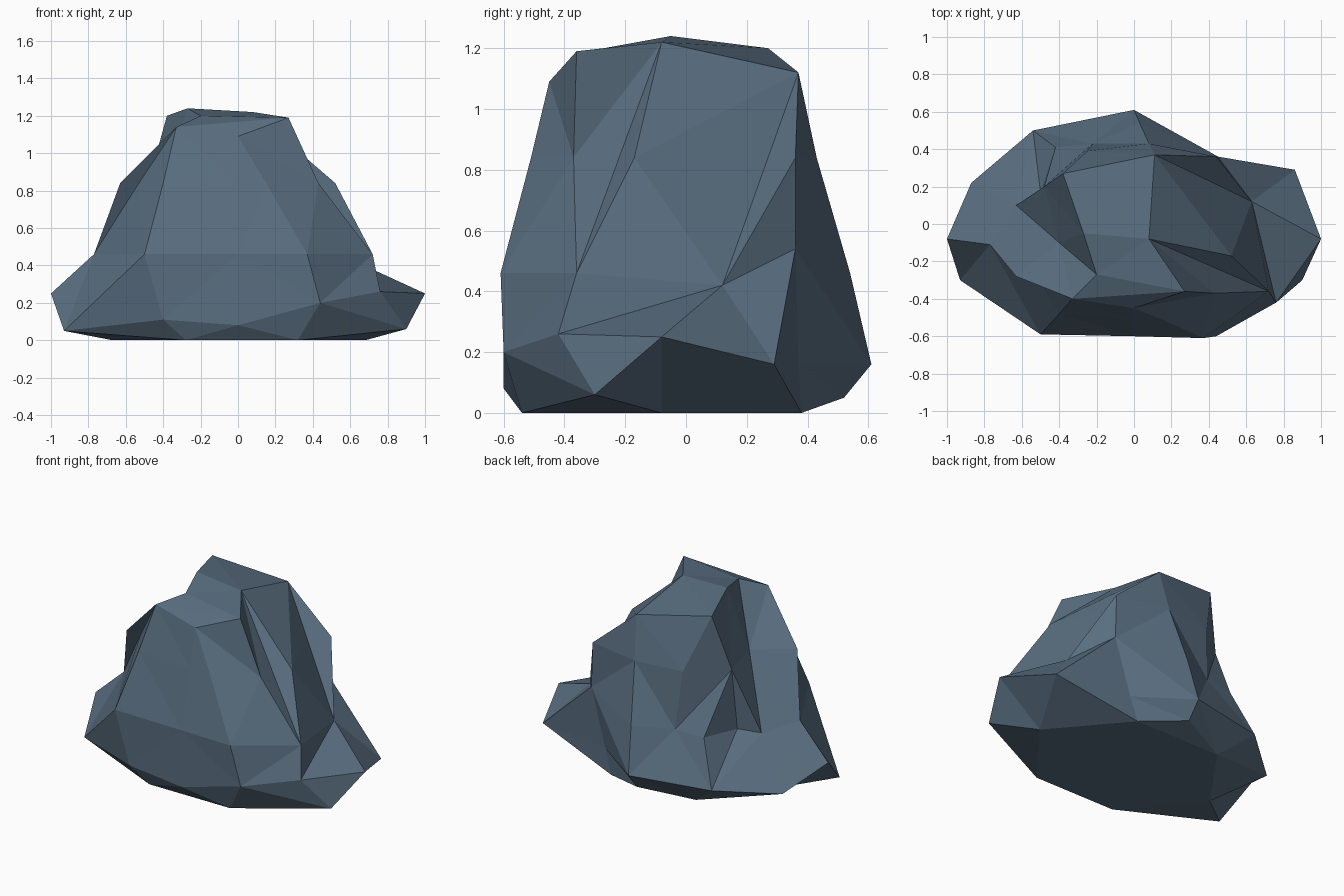
import bpy, bmesh
from mathutils import Vector

if "Cube" in bpy.data.objects:
    bpy.data.objects.remove(bpy.data.objects["Cube"])

# Contours of the rock, bottom to top, each running counter-clockwise from the front left
foot = [(-.28, -.54, 0), (.32, -.54, 0), (.9, -.3, .06), (.68, -.08, 0),
        (.29, .38, 0), (0, .52, .05), (-.34, .38, 0), (-.67, -.08, 0)]
skirt = [(-.93, -.3, .05), (-.4, -.58, .11), (0, -.6, .08), (.44, -.6, .2),
         (.76, -.42, .26), (1, -.08, .25), (.86, .29, .16), (.34, .37, .16),
         (0, .61, .16), (-.54, .5, .16), (-.87, .22, .12), (-1, -.08, .25)]
waist = [(-.5, -.59, .46), (0, -.6, .46), (.37, -.61, .46), (.72, -.36, .46),
         (.63, .12, .42), (.45, .36, .54), (.03, .54, .46), (-.22, .43, .46),
         (-.42, .41, .45), (-.5, .17, .44), (-.63, .1, .42), (-.77, -.11, .46)]
shoulder = [(x, y, .84) for x, y in (
    (-.4, -.48), (0, -.51), (.15, -.51), (.43, -.37), (.4, -.22), (.52, -.17), (.32, .27),
    (.44, .36), (.08, .43), (-.25, .39), (-.48, .2), (-.4, -.1), (-.63, -.28), (-.53, -.27))]
crown = [(-.33, -.4, 1.14), (0, -.45, 1.09), (.27, -.36, 1.19), (.08, -.08, 1.22),
         (.11, .37, 1.12), (-.38, .27, 1.2), (-.27, -.05, 1.24), (-.2, -.27, 1.2)]

# Creases and valleys to favour between neighbouring contours (lower index, upper index)
creases = [
    {(2, 3), (2, 4), (3, 5), (4, 6), (4, 7), (5, 8)},
    {(4, 3), (4, 4), (5, 4), (6, 5), (7, 5), (8, 5), (8, 7), (9, 8)},
    {(2, 3), (3, 4), (3, 5), (4, 6), (4, 7), (5, 8), (7, 9), (7, 10), (10, 10), (10, 11)},
    {(3, 1), (3, 3), (5, 3), (5, 4), (7, 4), (8, 4), (9, 5), (10, 5), (11, 7)},
]

bm = bmesh.new()


def stitch(a, b, links):
    """Join two closed contours with triangles: favoured creases first, then shortest edges."""
    n, m = len(a), len(b)
    best = {(0, 0): (0, None)}
    for i in range(n + 1):
        for j in range(m + 1):
            if i + j == 0:
                continue
            d = (a[i % n].co - b[j % m].co).length - 10 * ((i, j) in links)
            best[i, j] = min(((best[p][0] + d, p) for p in ((i - 1, j), (i, j - 1))
                              if p in best), key=lambda t: t[0])
    i, j = n, m
    while (i, j) != (0, 0):
        pi, pj = best[i, j][1]
        third = a[pi % n] if pi < i else b[pj % m]
        bm.faces.new((third, a[i % n], b[j % m]))
        i, j = pi, pj


# Flanks
rings = [[bm.verts.new(Vector(p)) for p in ring]
         for ring in (foot, skirt, waist, shoulder, crown)]
for low, high, links in zip(rings, rings[1:], creases):
    stitch(low, high, links)

# Summit facets
top = rings[-1]
for ids in ((0, 1, 2), (0, 2, 7), (2, 3, 7), (3, 6, 7), (3, 5, 6), (3, 4, 5)):
    bm.faces.new([top[i] for i in ids])

# Flat underside, with raised corners clipped as separate facets
base = rings[0]
for i, v in enumerate(base):
    if v.co.z > 0:
        bm.faces.new((base[i - 1], v, base[(i + 1) % len(base)]))
bm.faces.new([v for v in base if v.co.z == 0])

bmesh.ops.recalc_face_normals(bm, faces=bm.faces)
mesh = bpy.data.meshes.new("rock")
bm.to_mesh(mesh)
bm.free()

stone = bpy.data.materials.new("slate blue stone")
stone.diffuse_color = (.10, .155, .215, 1)
stone.use_nodes = True
stone.node_tree.nodes["Principled BSDF"].inputs["Base Color"].default_value = stone.diffuse_color
mesh.materials.append(stone)
bpy.context.collection.objects.link(bpy.data.objects.new("rock", mesh))
